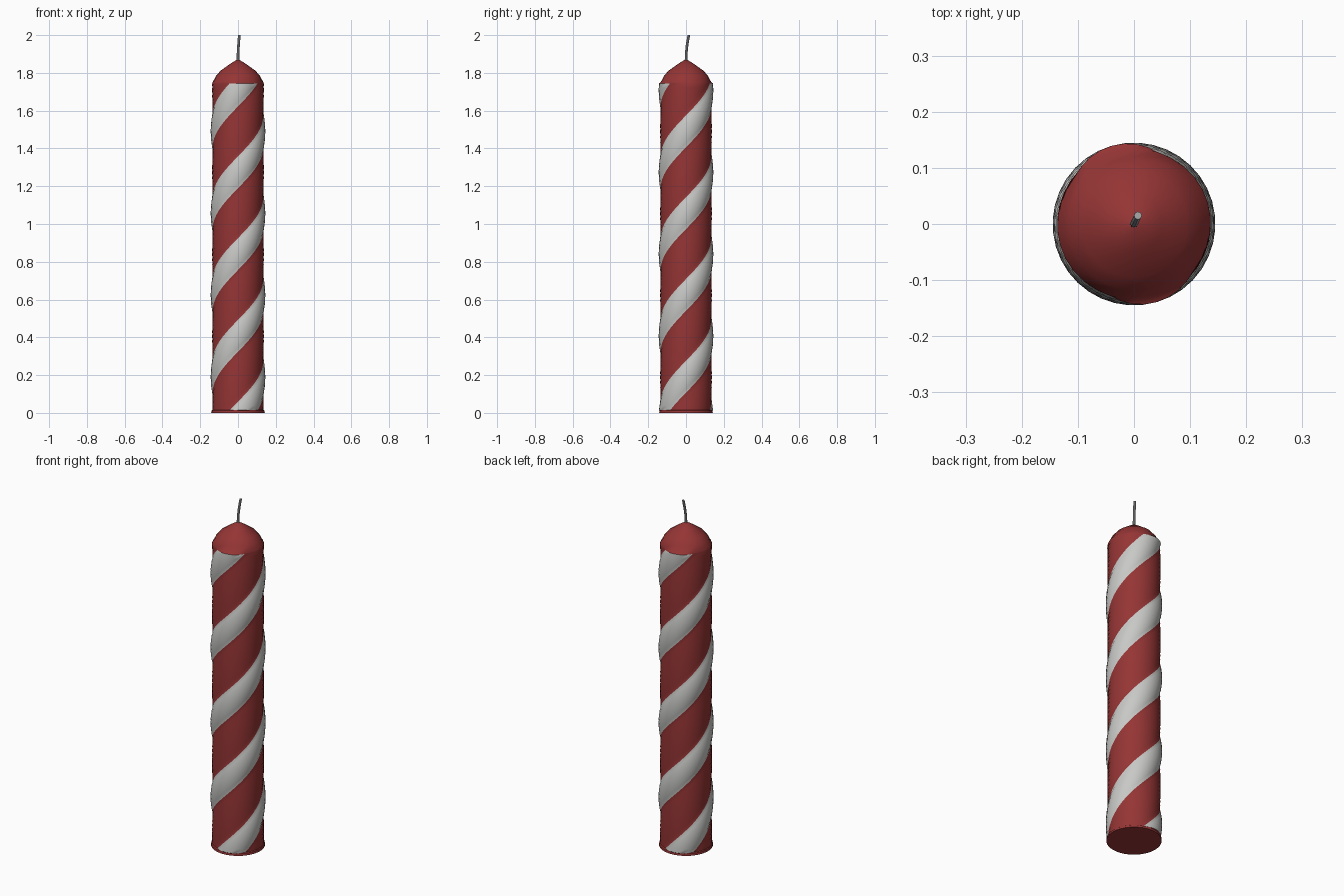
import bpy, bmesh, math
from mathutils import Vector

if "Cube" in bpy.data.objects:
    bpy.data.objects.remove(bpy.data.objects["Cube"])


def material(name, rgb):
    m = bpy.data.materials.new(name)
    m.diffuse_color = (*rgb, 1)
    m.use_nodes = True
    m.node_tree.nodes["Principled BSDF"].inputs["Base Color"].default_value = m.diffuse_color
    return m


RED = material("wax red", (0.30, 0.035, 0.035))
WHITE = material("stripe white", (0.58, 0.58, 0.57))
GREY = material("wick grey", (0.40, 0.40, 0.41))


def finish(bm, name, mats, angle):
    bmesh.ops.recalc_face_normals(bm, faces=bm.faces)
    me = bpy.data.meshes.new(name)
    bm.to_mesh(me)
    bm.free()
    ob = bpy.data.objects.new(name, me)
    bpy.context.collection.objects.link(ob)
    for m in mats:
        me.materials.append(m)
    bpy.ops.object.select_all(action='DESELECT')
    ob.select_set(True)
    bpy.context.view_layer.objects.active = ob
    bpy.ops.object.shade_smooth_by_angle(angle=math.radians(angle))
    return ob


def skin(bm, a, b, mat=lambda i: 0):
    n = len(a)
    for i in range(n):
        f = bm.faces.new((a[i], a[(i + 1) % n], b[(i + 1) % n], b[i]))
        f.material_index = mat(i)


# candle body: two raised white stripes, twisted upwards
SPACING = 0.433            # height between neighbouring stripes
SHARE = 0.39               # share of the surface that is white
NW, NR = 8, 10             # columns in each white and red band
Z0, Z1, ROWS = 0.015, 1.745, 72

columns = []               # (angle, radius, material)
for s in range(2):
    for i in range(NW):
        t = i / NW
        columns.append((math.pi * (s + SHARE * (t - 0.5)),
                        0.134 + 0.011 * math.sin(math.pi * t) ** 0.8, 1))
    for i in range(NR):
        t = i / NR
        columns.append((math.pi * (s + SHARE / 2 + (1 - SHARE) * t),
                        0.134 + 0.003 * math.sin(math.pi * t), 0))

bm = bmesh.new()


def ring(z, radius=None):
    twist = -math.pi / 2 + math.pi * (z + 0.025) / SPACING
    return [bm.verts.new(((radius or r) * math.cos(a + twist),
                          (radius or r) * math.sin(a + twist), z))
            for a, r, m in columns]


rows = [ring(Z0 + (Z1 - Z0) * k / ROWS) for k in range(ROWS + 1)]
for lo, hi in zip(rows, rows[1:]):
    skin(bm, lo, hi, lambda i: columns[i][2])

# red foot with closed underside
foot_low, foot_high = ring(0, 0.142), ring(0.012, 0.141)
bm.faces.new(foot_low[::-1])
skin(bm, foot_low, foot_high)
skin(bm, foot_high, rows[0])

# red domed tip
prev = rows[-1]
for r, z in ((0.135, 1.75), (0.118, 1.782), (0.095, 1.81), (0.05, 1.842), (0.01, 1.868)):
    cur = ring(z, r)
    skin(bm, prev, cur)
    prev = cur
bm.faces.new(prev)
finish(bm, "candle", [RED, WHITE], 40)

# bent wick
bm = bmesh.new()
path = [Vector(p) for p in ((0, 0, 1.855), (0, 0.001, 1.90), (0.003, 0.006, 1.95), (0.007, 0.015, 2.0))]
prev = None
for p in path:
    cur = [bm.verts.new(p + Vector((0.007 * math.cos(i * math.pi / 4),
                                    0.007 * math.sin(i * math.pi / 4), 0))) for i in range(8)]
    if prev:
        skin(bm, prev, cur)
    else:
        bm.faces.new(cur[::-1])
    prev = cur
bm.faces.new(prev)
finish(bm, "wick", [GREY], 40)
